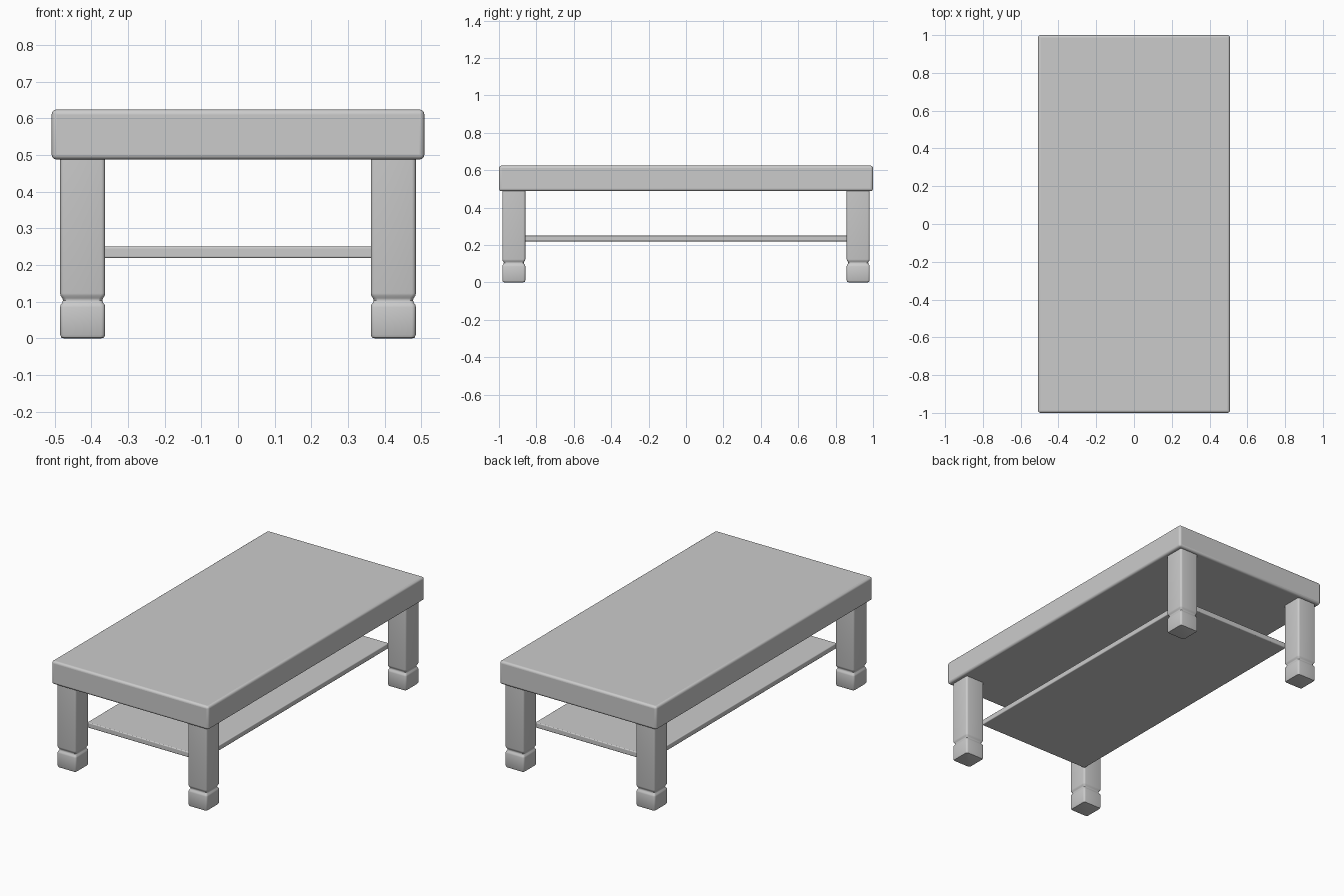
import bpy, bmesh, math

if "Cube" in bpy.data.objects:
    bpy.data.objects.remove(bpy.data.objects["Cube"])


def smooth(ob):
    bpy.ops.object.select_all(action='DESELECT')
    ob.select_set(True)
    bpy.context.view_layer.objects.active = ob
    bpy.ops.object.shade_smooth_by_angle(angle=math.radians(40))


def slab(name, half_x, half_y, z0, z1, radius):
    bpy.ops.mesh.primitive_cube_add(size=2, location=(0, 0, (z0 + z1) / 2))
    ob = bpy.context.object
    ob.name = name
    ob.scale = (half_x, half_y, (z1 - z0) / 2)
    bpy.ops.object.transform_apply(location=False, rotation=False, scale=True)
    bev = ob.modifiers.new("round_edges", 'BEVEL')
    bev.width, bev.segments = radius, 4
    smooth(ob)
    return ob


def rounded_square(half, radius, steps=4):
    pts = []
    for q in range(4):
        mid = math.pi / 4 + q * math.pi / 2
        cx = math.copysign(half - radius, math.cos(mid))
        cy = math.copysign(half - radius, math.sin(mid))
        for i in range(steps + 1):
            a = (q + i / steps) * math.pi / 2
            pts.append((cx + radius * math.cos(a), cy + radius * math.sin(a)))
    return pts


# Thick tabletop and thin lower shelf
slab("tabletop", 0.508, 1.0, 0.488, 0.624, 0.013)
slab("shelf", 0.37, 0.866, 0.219, 0.25, 0.005)

# Legs: (half width, height) profile with a groove above the foot
profile = [(0.050, 0.0), (0.058, 0.002), (0.0615, 0.010), (0.0615, 0.085),
           (0.060, 0.092), (0.0555, 0.098), (0.0535, 0.104), (0.0555, 0.110),
           (0.060, 0.116), (0.0615, 0.123), (0.0615, 0.495)]
bm = bmesh.new()
rings = [[bm.verts.new((0.4235 + x, -0.9205 + y, z))
          for x, y in rounded_square(half, 0.011)] for half, z in profile]
n = len(rings[0])
for a, b in zip(rings, rings[1:]):
    for i in range(n):
        j = (i + 1) % n
        bm.faces.new((a[i], a[j], b[j], b[i]))
bm.faces.new(rings[0][::-1])
bm.faces.new(rings[-1])
mesh = bpy.data.meshes.new("legs")
bm.to_mesh(mesh)
bm.free()
legs = bpy.data.objects.new("legs", mesh)
bpy.context.collection.objects.link(legs)
smooth(legs)
mir = legs.modifiers.new("four_legs", 'MIRROR')
mir.use_axis = (True, True, False)
